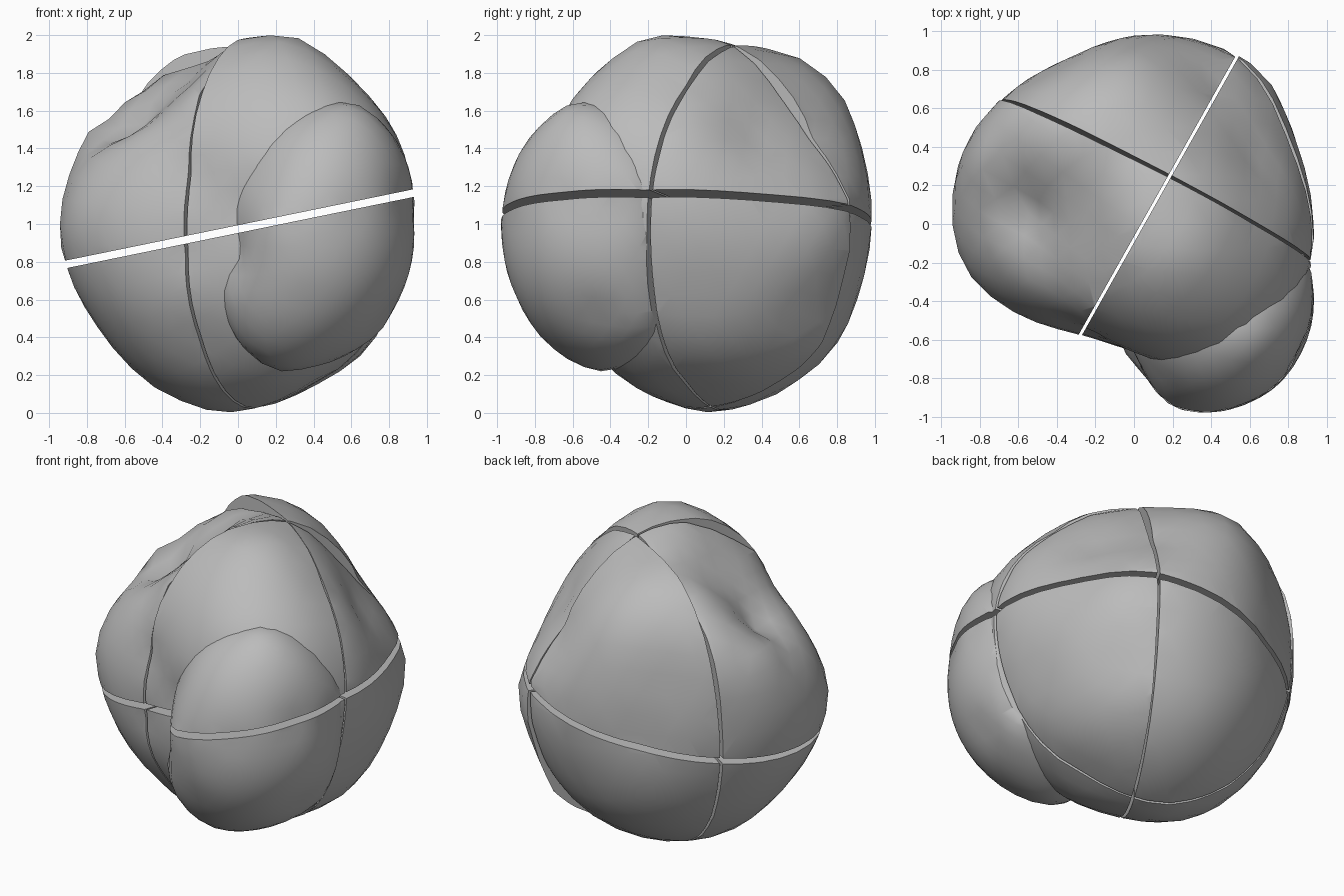
import bpy
import bmesh
from math import radians
from mathutils import Vector

cube = bpy.data.objects.get("Cube")
if cube:
    bpy.data.objects.remove(cube)

stone = bpy.data.materials.new("grey_stone")
stone.use_nodes = True
grey = (0.5, 0.5, 0.5, 1)
stone.diffuse_color = grey
stone.node_tree.nodes["Principled BSDF"].inputs["Base Color"].default_value = grey

# Points shared by every chunk of the boulder
shared_points = [
    (.15, .27, 1.95), (.28, -.18, 2), (.03, .02, 1.98), (-.2, -.43, 1.69),
    (-.25, -.53, 1.25), (.62, 0, 1.73), (.8, -.1, 1.54), (.92, -.18, 1.2),
    (.54, .87, 1.1), (.15, .96, 1.25), (-.3, .87, 1), (-.68, .65, 1.1),
    (-.93, -.1, .93), (-.6, -.47, .95), (-.84, -.28, 1.05), (.82, .48, 1),
    (-.27, -.56, .85), (-.2, -.43, .4), (-.04, -.17, .09), (-.6, -.35, .55),
    (-.75, .05, .47), (-.45, .08, .14), (-.1, .12, 0), (.05, .5, .11),
    (.1, .8, .36), (.1, .92, .65), (-.6, .6, .6), (.6, .65, .55), (.84, .1, .66),
    (.63, .1, .28), (.4, .05, .16), (.25, -.3, .16), (.07, -.66, 1.1),
    (.74, -.12, .45), (-.62, .6, 1.58), (.43, .66, 1.43),
]
# Points shaping one sector only: name -> (side of long crack, side of cross crack, points)
sectors = {
    "front": (1, -1, [
        (.3, -.45, 1.82), (.5, -.62, 1.59), (.75, -.46, 1.5), (.88, -.28, 1.3),
        (.15, -.72, 1.28), (.35, -.72, 1.1), (.4, -.62, .6)]),
    "left": (1, 1, [
        (.33, .5, 1.67), (.6, .35, 1.45), (.72, .73, .95), (.47, .75, .38),
        (.36, .56, .2)]),
    "back": (-1, 1, [
        (-.08, .43, 1.92), (-.2, .58, 1.89), (-.08, .69, 1.83), (-.05, .86, 1.64),
        (.03, .92, 1.45), (.28, .55, 1.74), (-.37, .56, 1.85), (-.4, .79, 1.35)]),
    "right": (-1, -1, [
        (-.34, .44, 1.83), (-.57, .42, 1.67), (-.81, .28, 1.48), (-.28, .2, 1.74),
        (-.5, .08, 1.44), (-.72, -.1, 1.4), (-.53, -.3, 1.46), (-.36, -.28, 1.59),
        (-.22, -.05, 1.76)]),
}
# Points on the bulge that overlaps the front
bulge_points = [
    (.42, -.97, .9), (.2, -.95, 1), (.6, -.92, 1.05), (.85, -.65, 1.13),
    (.92, -.35, 1.08), (.62, -.6, 1.64), (.34, -.72, 1.53), (.8, -.5, 1.5),
    (.92, -.25, 1.2), (.45, -.88, 1.38), (.12, -.76, 1.25), (.06, -.78, 1.02),
    (-.06, -.65, .62), (.02, -.64, .85), (.03, -.58, .36), (.2, -.46, .22),
    (.5, -.58, .32), (.78, -.45, .53), (.35, -.89, .6), (.88, -.22, .75),
    (.74, -.2, .42), (.42, 0, .95),
]


def solve(rows):
    """Gaussian elimination on an augmented matrix."""
    n = len(rows)
    for i in range(n):
        best = max(range(i, n), key=lambda k: abs(rows[k][i]))
        rows[i], rows[best] = rows[best], rows[i]
        for k in range(i + 1, n):
            f = rows[k][i] / rows[i][i]
            rows[k] = [a - f * b for a, b in zip(rows[k], rows[i])]
    out = [0.0] * n
    for i in reversed(range(n)):
        known = sum(rows[i][j] * out[j] for j in range(i + 1, n))
        out[i] = (rows[i][n] - known) / rows[i][i]
    return out


def blob(points, centre):
    """Sphere whose radius blends smoothly through the given points."""
    offsets = [Vector(p) - centre for p in points]
    dirs = [o.normalized() for o in offsets]
    mean = sum(o.length for o in offsets) / len(offsets)
    rows = [[(a - b).length for b in dirs] + [o.length - mean]
            for a, o in zip(dirs, offsets)]
    weights = solve(rows)
    bm = bmesh.new()
    bmesh.ops.create_icosphere(bm, subdivisions=4, radius=1)
    for v in bm.verts:
        d = v.co.normalized()
        radius = mean + sum(w * (d - k).length for w, k in zip(weights, dirs))
        v.co = centre + d * radius
    return bm


# Crack planes: point, normal, half width of the gap
crack_long = (Vector((.13, .15, 1)), Vector((.87, -.49, 0)).normalized(), .008)
crack_cross = (Vector((.15, .27, 2)), Vector((.68, 1.32, -.1)).normalized(), .008)
crack_level = (Vector((0, 0, .973)), Vector((-.205, 0, 1)).normalized(), .02)


def piece(name, source, cuts):
    """Keep the part of the blob on the chosen side of every crack."""
    bm = source.copy()
    for (point, normal, gap), side in cuts:
        bmesh.ops.bisect_plane(
            bm, geom=bm.verts[:] + bm.edges[:] + bm.faces[:],
            plane_co=point + normal * gap * side, plane_no=-normal * side,
            clear_outer=True)
        rim = [e for e in bm.edges if e.is_boundary]
        bmesh.ops.holes_fill(bm, edges=rim, sides=0)
    bmesh.ops.recalc_face_normals(bm, faces=bm.faces[:])
    mesh = bpy.data.meshes.new(name)
    bm.to_mesh(mesh)
    bm.free()
    mesh.materials.append(stone)
    obj = bpy.data.objects.new(name, mesh)
    bpy.context.collection.objects.link(obj)
    return obj


def split(name, source, long_side, cross_side):
    """Upper and lower pieces of one sector."""
    sides = [(crack_long, long_side), (crack_cross, cross_side)]
    made = [piece(f"{level}_{name}", source, sides + [(crack_level, up)])
            for level, up in (("upper", 1), ("lower", -1))]
    source.free()
    return made


# Eight boulder chunks and the split bulge
pieces = split("bulge", blob(bulge_points, Vector((.42, -.45, .95))), 1, -1)
for sector, (a, b, extra) in sectors.items():
    pieces += split(f"{sector}_chunk", blob(shared_points + extra, Vector((0, 0, 1))), a, b)

# Smooth surfaces with crisp crack edges
bpy.ops.object.select_all(action="DESELECT")
for obj in pieces:
    obj.select_set(True)
bpy.context.view_layer.objects.active = pieces[0]
bpy.ops.object.shade_smooth_by_angle(angle=radians(35))
